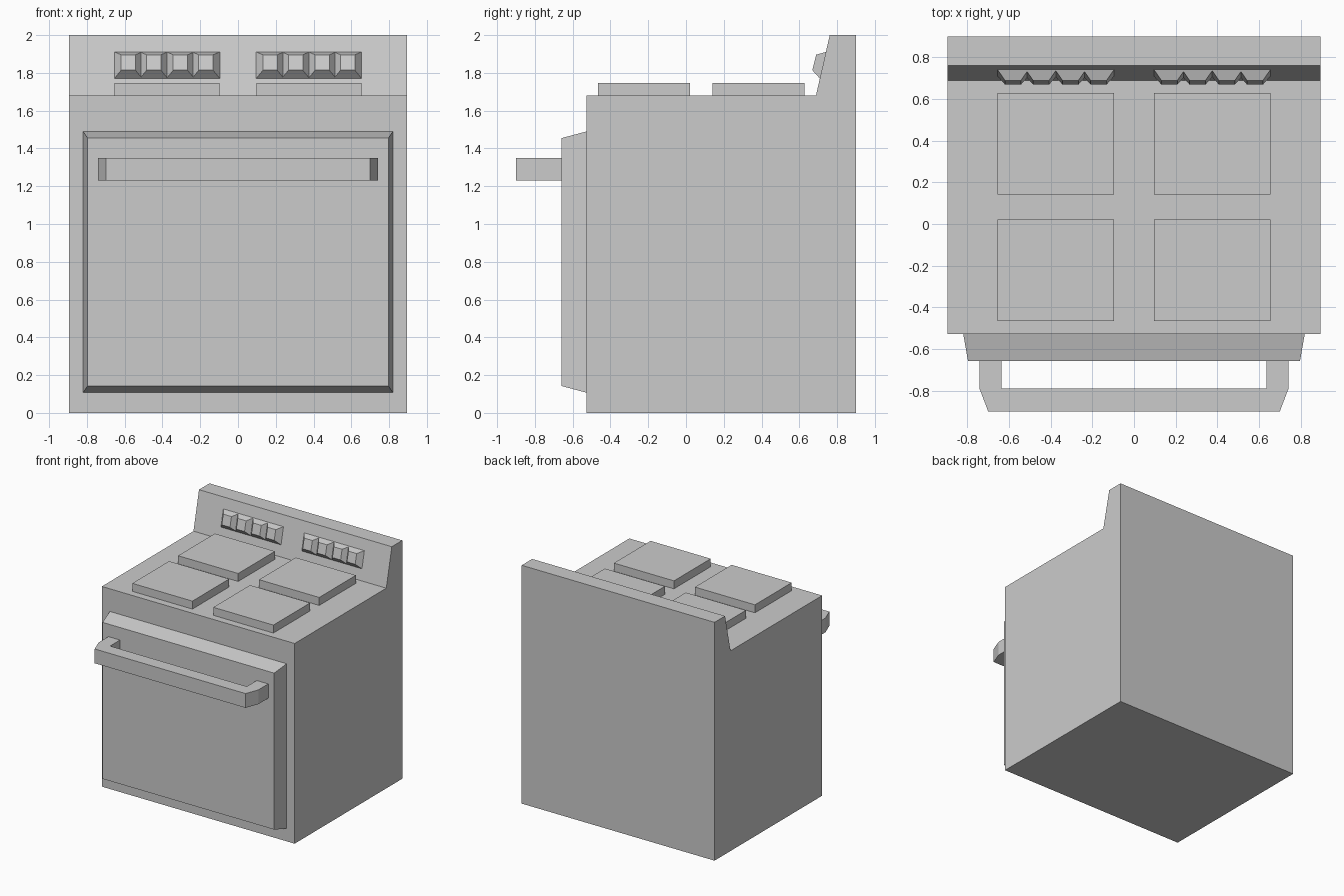
import bpy
import bmesh
from mathutils import Vector

if "Cube" in bpy.data.objects:
    bpy.data.objects.remove(bpy.data.objects["Cube"])


def loft(name, ring_a, ring_b):
    """Closed solid between two matching outlines."""
    bm = bmesh.new()
    a = [bm.verts.new(p) for p in ring_a]
    b = [bm.verts.new(p) for p in ring_b]
    n = len(a)
    bm.faces.new(a)
    bm.faces.new(b[::-1])
    for i in range(n):
        j = (i + 1) % n
        bm.faces.new((a[j], a[i], b[i], b[j]))
    bmesh.ops.recalc_face_normals(bm, faces=bm.faces)
    mesh = bpy.data.meshes.new(name)
    bm.to_mesh(mesh)
    bm.free()
    obj = bpy.data.objects.new(name, mesh)
    bpy.context.collection.objects.link(obj)
    return obj


def rect_xz(cx, half, low, high):
    """Upright rectangle; low and high are (y, z) of its bottom and top edges."""
    return [(cx - half, *low), (cx + half, *low), (cx + half, *high), (cx - half, *high)]


def mirror_x(obj):
    mod = obj.modifiers.new("mirror", 'MIRROR')
    mod.use_mirror_merge = False


# Body: side profile with the sloped control panel at the back
side = [(-0.527, 0), (0.90, 0), (0.90, 2), (0.761, 2), (0.688, 1.68), (-0.527, 1.68)]
W = 0.895
loft("body", [(-W, y, z) for y, z in side], [(W, y, z) for y, z in side])

# Oven door: tapered slab
loft("oven_door",
     rect_xz(0, 0.82, (-0.527, 0.107), (-0.527, 1.49)),
     rect_xz(0, 0.797, (-0.658, 0.142), (-0.658, 1.455)))

# Door handle: U-shaped outline with chamfered front corners
half_u = [(0.635, -0.79), (0.635, -0.655), (0.742, -0.655), (0.742, -0.79), (0.70, -0.90)]
outline = half_u + [(-x, y) for x, y in reversed(half_u)]
loft("door_handle", [(x, y, 1.23) for x, y in outline], [(x, y, 1.35) for x, y in outline])

# Burner plates, mirrored left to right
for label, y0, y1 in (("front", -0.466, 0.021), ("back", 0.141, 0.628)):
    flat = [(0.097, y0), (0.655, y0), (0.655, y1), (0.097, y1)]
    mirror_x(loft(label + "_burner", [(x, y, 1.68) for x, y in flat],
                  [(x, y, 1.747) for x, y in flat]))

# Control knobs: truncated pyramids on the sloped panel, mirrored left to right
for i, x in enumerate((0.170, 0.305, 0.446, 0.581)):
    mirror_x(loft(f"knob_{i + 1}",
                  rect_xz(x, 0.074, (0.709, 1.77), (0.741, 1.911)),
                  rect_xz(x, 0.038, (0.669, 1.814), (0.689, 1.896))))
